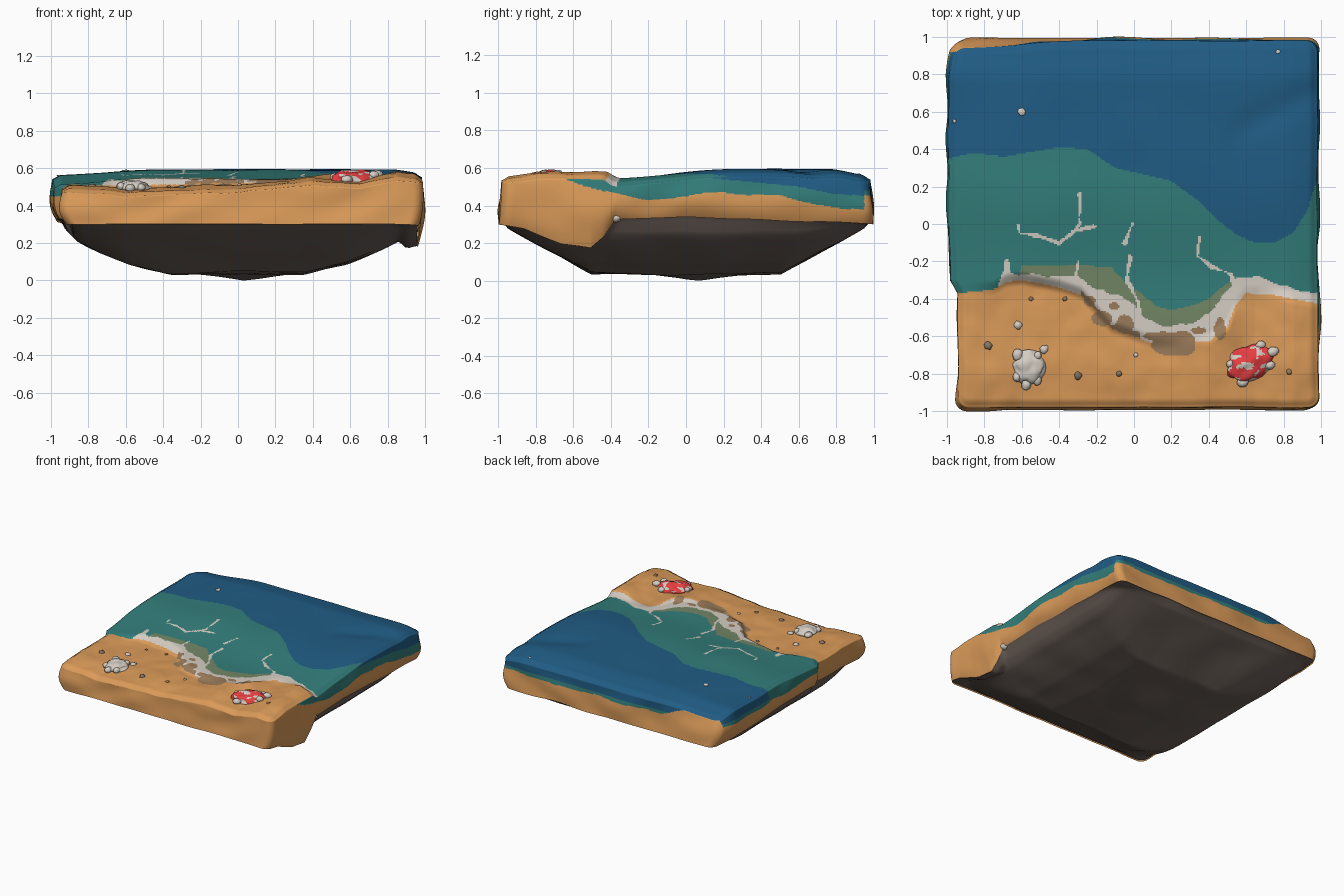
import bpy, bmesh, math
from mathutils import Vector, Matrix, noise

cube = bpy.data.objects.get("Cube")
if cube:
    bpy.data.objects.remove(cube)


# ---------- helpers ----------
def make_material(name, red, green, blue):
    linear = [((c / 255 + 0.055) / 1.055) ** 2.4 for c in (red, green, blue)] + [1]
    mat = bpy.data.materials.new(name)
    mat.use_nodes = True
    mat.diffuse_color = linear
    mat.node_tree.nodes["Principled BSDF"].inputs["Base Color"].default_value = linear
    return mat


def smooth(start, end, value):
    t = min(1, max(0, (value - start) / (end - start)))
    return t * t * (3 - 2 * t)


def curve(*points):
    """Piecewise linear function; points are given in hundredths."""
    def evaluate(x):
        x *= 100
        for (a, b), (c, d) in zip(points, points[1:]):
            if x <= c:
                return (b + (d - b) * max(0, (x - a) / (c - a))) / 100
        return points[-1][1] / 100
    return evaluate


def rough(x, y, z=0.0, scale=3):
    return noise.noise(Vector((x, y, z)) * scale)


def finish(name, bm, mats):
    mesh = bpy.data.meshes.new(name)
    bm.to_mesh(mesh)
    bm.free()
    for mat in mats:
        mesh.materials.append(mat)
    mesh.shade_smooth()
    obj = bpy.data.objects.new(name, mesh)
    bpy.context.collection.objects.link(obj)
    return obj


sand = make_material("sand", 219, 155, 89)
deep = make_material("deep water blue", 32, 92, 132)
teal = make_material("shallow water teal", 51, 126, 123)
olive = make_material("clear shallows olive", 114, 134, 101)
wet = make_material("wet sand brown", 154, 123, 90)
pale = make_material("pale foam and shell", 212, 205, 195)
rock = make_material("dark rock", 108, 96, 89)
red = make_material("red shell", 238, 64, 66)
stone = make_material("grey pebble", 136, 118, 100)
SAND, DEEP, TEAL, OLIVE, WET, FOAM = range(6)
ground_mats = [sand, deep, teal, olive, wet, pale]

# ---------- lines on the ground plan ----------
deep_line = curve((-100, 35), (-85, 38), (-70, 36), (-40, 41), (-25, 40), (-10, 30), (20, 23),
                  (35, 12), (45, 2), (55, -6), (65, -10), (75, -10), (85, -5), (93, 8), (97, 22))
shore_line = curve((-95, -37), (-75, -35), (-68, -31), (-60, -30), (-40, -34), (-28, -38),
                   (-20, -47), (-12, -56), (0, -60), (10, -64), (40, -63), (50, -55),
                   (54, -44), (60, -37), (75, -38), (100, -43))
foam_top = curve((-76, -40), (-70, -26), (-62, -27), (-30, -28), (-20, -35), (-8, -38), (0, -43),
                 (5, -50), (15, -54), (28, -54), (40, -48), (48, -38), (55, -29), (65, -28),
                 (80, -33), (90, -36), (100, -36))
olive_top = curve((-66, -40), (-60, -22), (-30, -22), (-12, -23), (-5, -31), (5, -38), (12, -44),
                  (20, -46), (30, -44), (40, -40), (48, -33), (55, -28), (60, -40))
left_edge = curve((-100, 94), (-38, 94), (-31, 98), (0, 99), (80, 99), (100, 96))
right_edge = curve((-100, 99), (-60, 98), (100, 98))
right_sand = curve((-65, 54), (-40, 47), (-20, 43), (20, 47), (50, 45), (70, 40), (100, 37))
right_deep = curve((0, 56), (30, 53), (60, 50), (80, 46), (100, 45))
land_height = curve((-100, 51), (-85, 51), (-60, 49), (0, 51), (20, 53), (38, 55), (50, 54),
                    (65, 53), (85, 58), (100, 56))
overhang = curve((-100, 0), (-85, 3), (-65, 12), (-50, 15), (-43, 9), (-37, 0))
wet_patches = [(21, -64, 12, 7), (-17, -50, 6, 4), (-5, -54, 5, 5), (-24, -41, 3, 3),
               (46, -56, 3, 6), (9, -60, 4, 2), (35, -57, 4, 2), (-11, -44, 3, 2)]
foam_strands = [
    [(-62, -1), (-61, -5), (-52, -6), (-40, -10), (-33, -5), (-29, 0), (-29, 16)],
    [(-33, -4), (-20, -1)], [(-1, 0), (-5, -10)],
    [(35, -7), (34, -17), (42, -23), (52, -27), (54, -34)],
    [(-2, -18), (-4, -30), (2, -41), (4, -53)],
    [(-30, -20), (-31, -28), (-20, -37)], [(-68, -20), (-67, -29)]]


def on_strand(x, y):
    point = Vector((x, y)) * 100
    for strand in foam_strands:
        for a, b in zip(strand, strand[1:]):
            a, side = Vector(a), Vector(b) - Vector(a)
            t = min(1, max(0, (point - a).dot(side) / side.length_squared))
            if (point - a - side * t).length < 0.9 + 1.2 * rough(x, y, scale=14):
                return True
    return False


# ---------- shape of the block ----------
def outline(u, v):
    cx, cy = abs(u) - 0.94, abs(v) - 0.94
    if cx > 0 and cy > 0:
        f = max(cx, cy) / math.hypot(cx, cy)
        u, v = math.copysign(0.94 + cx * f, u), math.copysign(0.94 + cy * f, v)
    width = left_edge(v) if u < 0 else right_edge(v)
    return u * width * (1 + 0.006 * rough(0, v, 5)), v * 0.98 * (1 + 0.006 * rough(u, 0, 2))


def top_height(x, y):
    shore = shore_line(x)
    land = land_height(x) + 0.008 * rough(x, y) + 0.006 * rough(x, y, scale=9)
    land -= 0.02 * smooth(-0.75, -0.97, y)
    # raised bank beside the bay
    land += 0.035 * math.exp(-((x - 0.46) ** 2 + (y + 0.54) ** 2) / 0.012)
    sea = 0.542 + 0.05 * smooth(-0.4, 0.25, y) - 0.035 * smooth(0.75, 1, y)
    sea -= 0.03 * smooth(-0.4, -1, x) + 0.02 * smooth(0.8, 1, x) - 0.006 * rough(x, y)
    ridge = y - 0.5 - 0.5 * (x - 0.55)
    sea -= 0.012 * math.exp(-(ridge / 0.09) ** 2) * smooth(0.45, 0.65, x)
    return land + (sea - land) * smooth(shore - 0.03, shore + 0.05, y)


def rim_height(x, y):
    z = 0.3 + 0.04 * (1 - abs(y)) + 0.012 * rough(x, y, 1)
    return z - overhang(y) * smooth(0.8, 0.93, x)


def ground_shape(u, v):
    s = max(abs(u), abs(v))
    over = max(1, s)
    x, y = outline(u / over, v / over)
    z = top_height(x, y) - 0.02 * smooth(0.94, 1, s) ** 2
    t = (over - 1) / 0.3
    # the back edge leans inward towards one corner
    y -= 0.04 * smooth(-0.3, -0.9, x) * smooth(0.8, 1, v / over) * (1 - t)
    if t > 0:
        z += (rim_height(x, y) - z) * t
        lump = 0.02 * rough(x, y, z, 4) * math.sin(math.pi * t)
        x *= 1 + 0.01 * math.sin(math.pi * t) + lump - 0.025 * t ** 4
        y *= 1 + 0.015 * t + lump
    return Vector((x, y, z))


def ground_colour(p, wall):
    x, y, z = p
    if wall:
        on_right, on_back = x > 0.9 and y < 0.95, y > 0.92
        if y < (-0.65 if on_right else shore_line(x)):
            return SAND
        level = (right_sand(y) if on_right else 0.45) + 0.015 * rough(x, y, scale=5)
        if on_back:
            level += 0.08 * smooth(-0.4, -0.7, x)
        if z < level:
            return SAND
        surface = right_deep(y) if on_right else 0.48
        return DEEP if y > deep_line(min(x, 0.88)) and z > surface else TEAL
    if y > deep_line(x):
        return DEEP
    for a, b, w, h in wet_patches:
        if math.hypot((x * 100 - a) / w, (y * 100 - b) / h) < 1 + 0.3 * rough(x, y, scale=12):
            return WET
    if y < shore_line(x):
        return SAND
    if -0.5 < y < 0.2 and on_strand(x, y):
        return FOAM
    if y < foam_top(x) + 0.015 * rough(x, y, scale=14):
        # damp margin along the sheltered part of the beach
        damp = -0.28 < x < 0.03 and y < shore_line(x) + 0.025 + 0.03 * rough(x, y, scale=16)
        return WET if damp else FOAM
    return OLIVE if y < olive_top(x) else TEAL


# rise of the rounded underside above its flat middle
rise_x = curve((0, 0), (35, 0), (60, 6), (75, 12), (88, 18), (100, 29))
rise_y = curve((0, 0), (50, 1), (98, 27))


def rock_shape(u, v):
    x, y = outline(u, v)
    s = max(abs(u), abs(v))
    rim = rim_height(x, y)
    z = 0.03 + (rise_x(abs(x)) ** 2.5 + rise_y(abs(y)) ** 2.5) ** 0.4
    z += 0.015 * rough(x, y, 7, 3) * smooth(1, 0.8, s)
    z -= 0.03 * max(0, 1 - math.hypot(x - 0.03, y - 0.07) / 0.25)
    z = max(0, min(z, rim))
    z += (rim + 0.01 - z) * smooth(0.95, 1, s)
    return Vector((x * 0.974, y * 1.012, z))


def sheet(name, mats, half, count, shape, colour=None):
    bm = bmesh.new()
    bmesh.ops.create_grid(bm, x_segments=count, y_segments=count, size=half)
    walls = [max(map(abs, f.calc_center_median())) > 1 for f in bm.faces]
    for v in bm.verts:
        v.co = shape(v.co.x, v.co.y)
    if colour:
        for f, wall in zip(bm.faces, walls):
            f.material_index = colour(f.calc_center_median(), wall)
    else:
        bmesh.ops.reverse_faces(bm, faces=bm.faces)
    return finish(name, bm, mats)


sheet("beach_and_sea", ground_mats, 1.3, 312, ground_shape, ground_colour)
sheet("rock_base", [rock], 1, 90, rock_shape)


# ---------- loose parts ----------
def blob(name, mats, place, size, turn=0, bump=0.15, detail=3, colour=None):
    bm = bmesh.new()
    bmesh.ops.create_icosphere(bm, subdivisions=detail, radius=1)
    for v in bm.verts:
        v.co *= 1 + bump * rough(*(v.co + Vector(place) * 9), scale=2)
    if colour:
        for f in bm.faces:
            f.material_index = colour(f.calc_center_median())
    bm.transform(Matrix.LocRotScale(Vector(place), Matrix.Rotation(turn, 3, "Z").to_quaternion(),
                                    Vector(size)))
    return finish(name, bm, mats)


def on_ground(x, y, lift=0.0):
    return (x, y, top_height(x, y) + lift)


def turtle(name, x, y, length, width, height, turn, mats, colour=None):
    """Domed shell with a head and four flippers."""
    blob(name + "_shell", mats, on_ground(x, y), (length, width, height), turn, 0.2, 4, colour)
    limbs = {"head": (1.05, 0, 0.026), "front_left_flipper": (0.7, 0.65, 0.022),
             "front_right_flipper": (0.7, -0.65, 0.022), "rear_left_flipper": (-0.75, 0.4, 0.02),
             "rear_right_flipper": (-0.6, -0.85, 0.027)}
    for part, (a, b, r) in limbs.items():
        off = Matrix.Rotation(turn, 2) @ Vector((a * length, b * width))
        blob(f"{name}_{part}", [pale], on_ground(x + off.x, y + off.y, 0.012),
             (r * 1.2, r, 0.022), turn)


def shell_spots(p):
    return 1 if rough(*p, scale=2.3) > 0.13 else 0


turtle("white_turtle", -0.56, -0.765, 0.09, 0.085, 0.042, math.radians(-100), [pale])
turtle("red_turtle", 0.62, -0.74, 0.13, 0.092, 0.055, math.radians(25), [red, pale], shell_spots)

# pale patch under the right edge
blob("edge_foam", [pale], (0.945, -0.375, 0.335), (0.03, 0.03, 0.025))

# pebbles and flecks of foam
pebbles = [(-78, -65, 2.2, stone), (-30, -81, 2.2, stone), (-8, -80, 1.5, stone),
           (83, -79, 1.5, wet), (-55, -40, 1.2, wet), (-37, -40, 1.2, wet), (-62, -54, 2.2, pale),
           (-48, -67, 2.4, pale), (1, -70, 1.2, pale), (-60, 60, 2, pale),
           (-96, 55, 1, pale), (77, 92, 1.2, pale)]
for i, (x, y, r, mat) in enumerate(pebbles):
    r /= 100
    flat = 0.3 if y > 0 else 0.6
    blob(f"pebble_{i}", [mat], on_ground(x / 100, y / 100), (r, r, r * flat), i, 0.4, 2)
